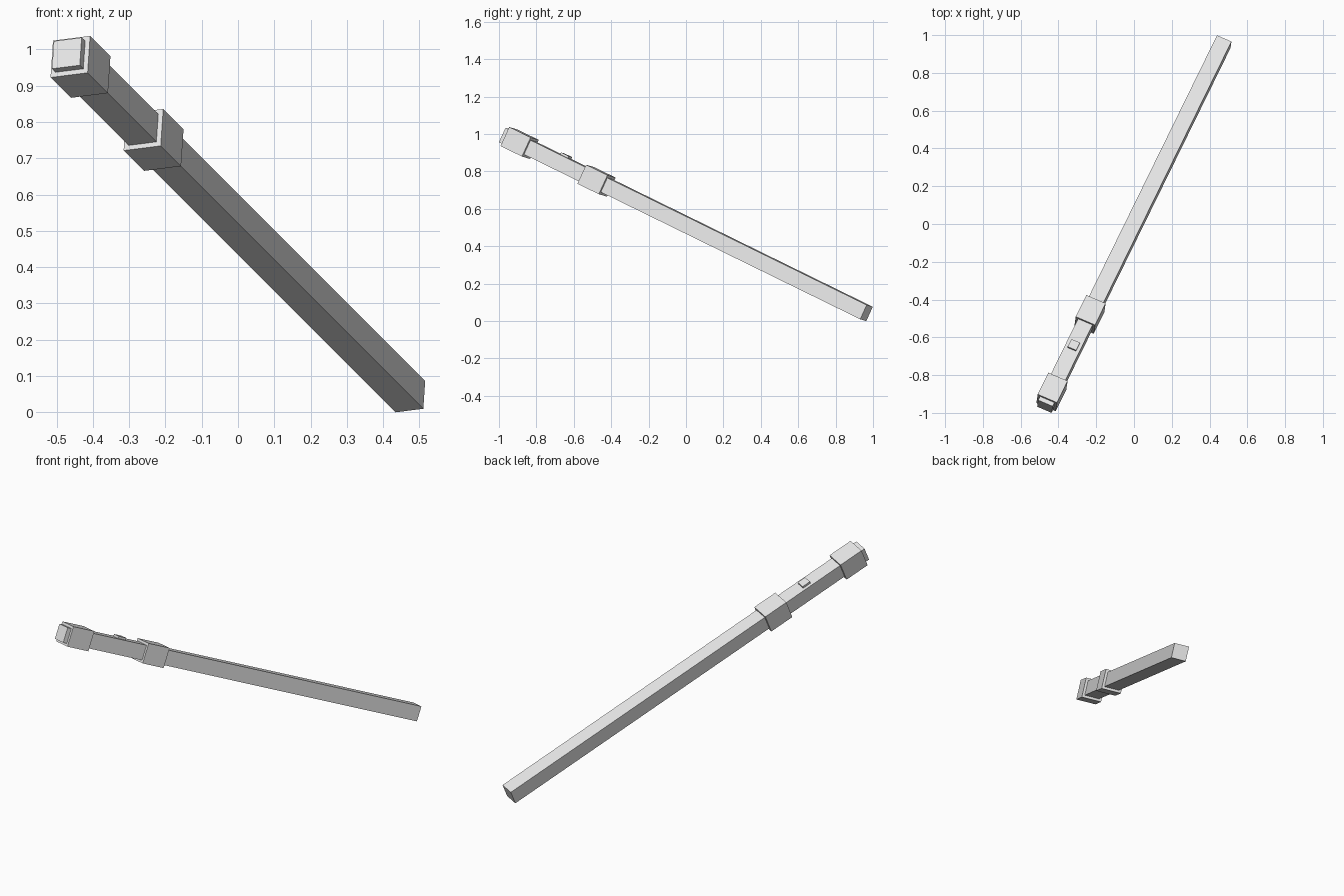
import bpy
import bmesh
from mathutils import Matrix, Vector

cube = bpy.data.objects.get("Cube")
if cube:
    bpy.data.objects.remove(cube, do_unlink=True)

# Single flat colour
grey = bpy.data.materials.new("light grey")
grey.use_nodes = True
grey.diffuse_color = (0.8, 0.8, 0.8, 1)
grey.node_tree.nodes["Principled BSDF"].inputs["Base Color"].default_value = (0.8, 0.8, 0.8, 1)

# Sword frame: local y runs from pommel to tip, local z is the switch side
along = Vector((0.403, 0.822, -0.403)).normalized()
side = Vector((0.909, -0.40, 0.121))
side = (side - along * side.dot(along)).normalized()
up = side.cross(along)
frame = Matrix((side, along, up)).transposed().to_4x4()
frame.translation = Vector((0.475, 0.965, 0.043))


def block(name, start, end, width, height=None, lift=0.0):
    """Box spanning start..end, measured back from the tip."""
    height = height or width
    bm = bmesh.new()
    bmesh.ops.create_cube(bm, size=1)
    bmesh.ops.scale(bm, vec=(width, end - start, height), verts=bm.verts)
    bmesh.ops.translate(bm, vec=(0, -(start + end) / 2, lift), verts=bm.verts)
    mesh = bpy.data.meshes.new(name)
    bm.to_mesh(mesh)
    bm.free()
    mesh.materials.append(grey)
    obj = bpy.data.objects.new(name, mesh)
    obj.matrix_world = frame
    bpy.context.collection.objects.link(obj)
    return obj


SHAFT, COLLAR = 0.084, 0.112

block("blade", 0, 1.687, SHAFT)
block("guard", 1.687, 1.826, COLLAR)
block("grip", 1.826, 2.187, SHAFT)
block("pommel", 2.187, 2.326, COLLAR)
block("pommel_cap", 2.326, 2.350, SHAFT)
# Small switch raised from the top of the grip
block("switch", 1.954, 2.003, 0.049, 0.024, SHAFT / 2)
